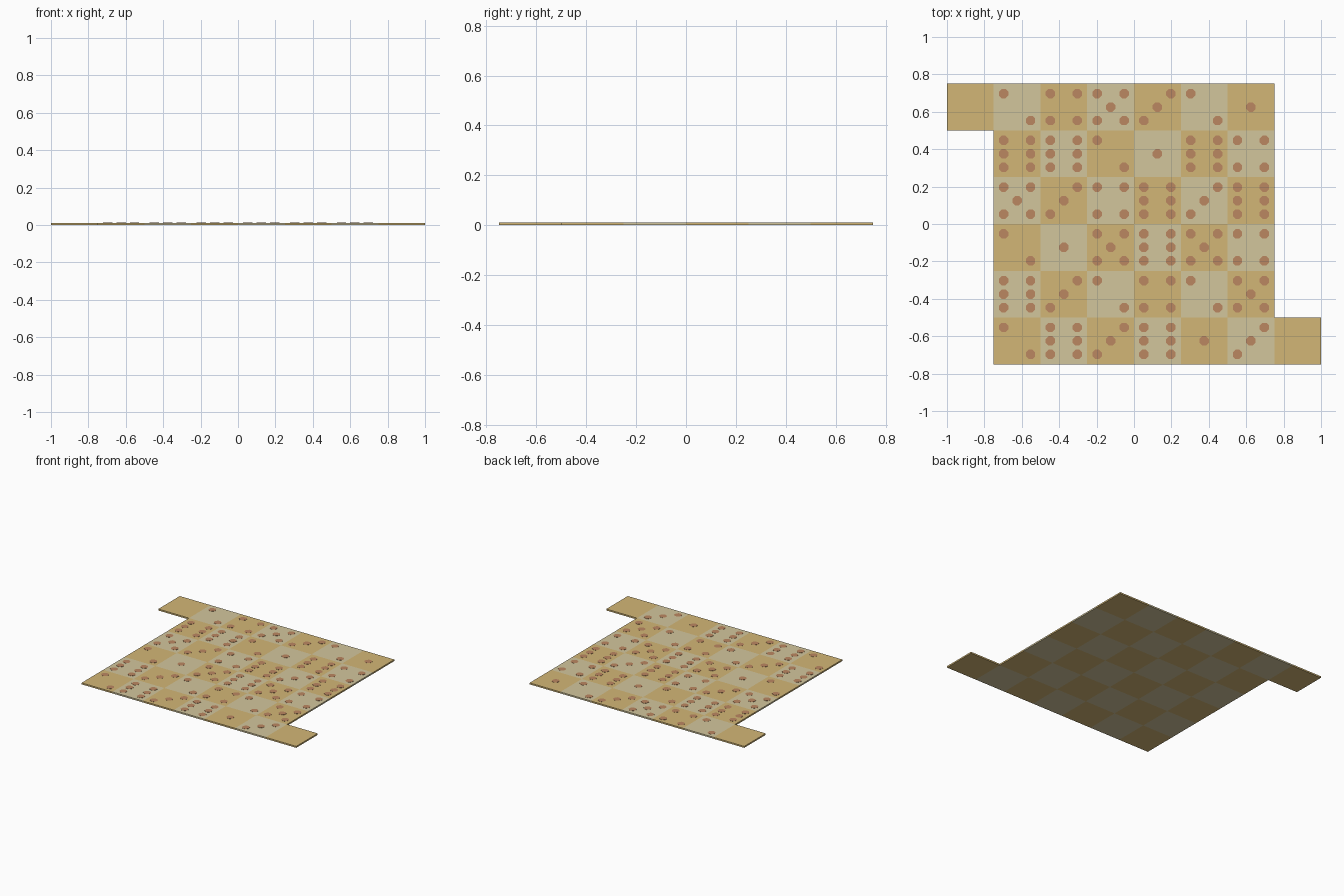
import bpy, bmesh, math
from mathutils import Matrix, Vector

if "Cube" in bpy.data.objects:
    bpy.data.objects.remove(bpy.data.objects["Cube"])

CELL = 0.25        # side of one square
THICK = 0.011      # board thickness
PIP_R = 0.027      # pip radius
PIP_OFF = 0.072    # pip offset from the square's centre
PIP_H = 0.001      # pip plate height above the board


def material(name, rgb):
    m = bpy.data.materials.new(name)
    m.diffuse_color = (*rgb, 1)
    m.use_nodes = True
    m.node_tree.nodes["Principled BSDF"].inputs["Base Color"].default_value = m.diffuse_color
    return m


gold = material("gold_square", (0.65, 0.47, 0.18))
pale = material("pale_square", (0.65, 0.565, 0.335))
brown = material("brown_pip", (0.50, 0.245, 0.12))

# Rows from back to front, one digit per square from left to right:
# 0 = blank square, 1-6 = pips, space = no square
ROWS = ["0245321", " 662164", " 534636", " 215654", " 632425", " 2636130"]

# Pip positions in units of PIP_OFF
DIAG_FALL = [(-1, 1), (1, -1)]
DIAG_RISE = [(-1, -1), (1, 1)]
CENTRE = [(0, 0)]
FACES = {
    0: [],
    1: CENTRE,
    2: DIAG_FALL,
    3: DIAG_RISE + CENTRE,
    4: DIAG_FALL + DIAG_RISE,
    5: DIAG_FALL + DIAG_RISE + CENTRE,
    6: DIAG_FALL + DIAG_RISE + [(-1, 0), (1, 0)],
}


def cells():
    for r, line in enumerate(ROWS):
        for c, ch in enumerate(line):
            if ch != " ":
                yield -1 + (c + 0.5) * CELL, 0.75 - (r + 0.5) * CELL, int(ch)


def finish(bm, name, mats):
    me = bpy.data.meshes.new(name)
    bm.to_mesh(me)
    bm.free()
    for m in mats:
        me.materials.append(m)
    ob = bpy.data.objects.new(name, me)
    bpy.context.collection.objects.link(ob)
    return ob


# Board: welded squares extruded to a thin slab, coloured as a checker
bm = bmesh.new()
h = CELL / 2
for x, y, n in cells():
    bm.faces.new([bm.verts.new((x + i * h, y + j * h, 0))
                  for i, j in ((-1, -1), (1, -1), (1, 1), (-1, 1))])
bmesh.ops.remove_doubles(bm, verts=bm.verts, dist=0.001)
ext = bmesh.ops.extrude_face_region(bm, geom=bm.faces[:], use_keep_orig=True)
bmesh.ops.translate(bm, vec=(0, 0, THICK),
                    verts=[v for v in ext["geom"] if isinstance(v, bmesh.types.BMVert)])
bmesh.ops.recalc_face_normals(bm, faces=bm.faces)
bm.normal_update()
for f in bm.faces:
    p = f.calc_center_median() - f.normal * 0.02   # step into the square
    col = math.floor((p.x + 1) / CELL)
    row = math.floor((0.75 - p.y) / CELL)
    f.material_index = (col + row) % 2
finish(bm, "checker_board", [gold, pale])

# Pips: thin eight-sided plates on the squares
bm = bmesh.new()
turn = Matrix.Rotation(math.pi / 8, 4, "Z")
for x, y, n in cells():
    for i, j in FACES[n]:
        pos = Vector((x + i * PIP_OFF, y + j * PIP_OFF, THICK + PIP_H / 2))
        bmesh.ops.create_cone(bm, cap_ends=True, segments=8, radius1=PIP_R,
                              radius2=PIP_R, depth=PIP_H,
                              matrix=Matrix.Translation(pos) @ turn)
finish(bm, "pips", [brown])
